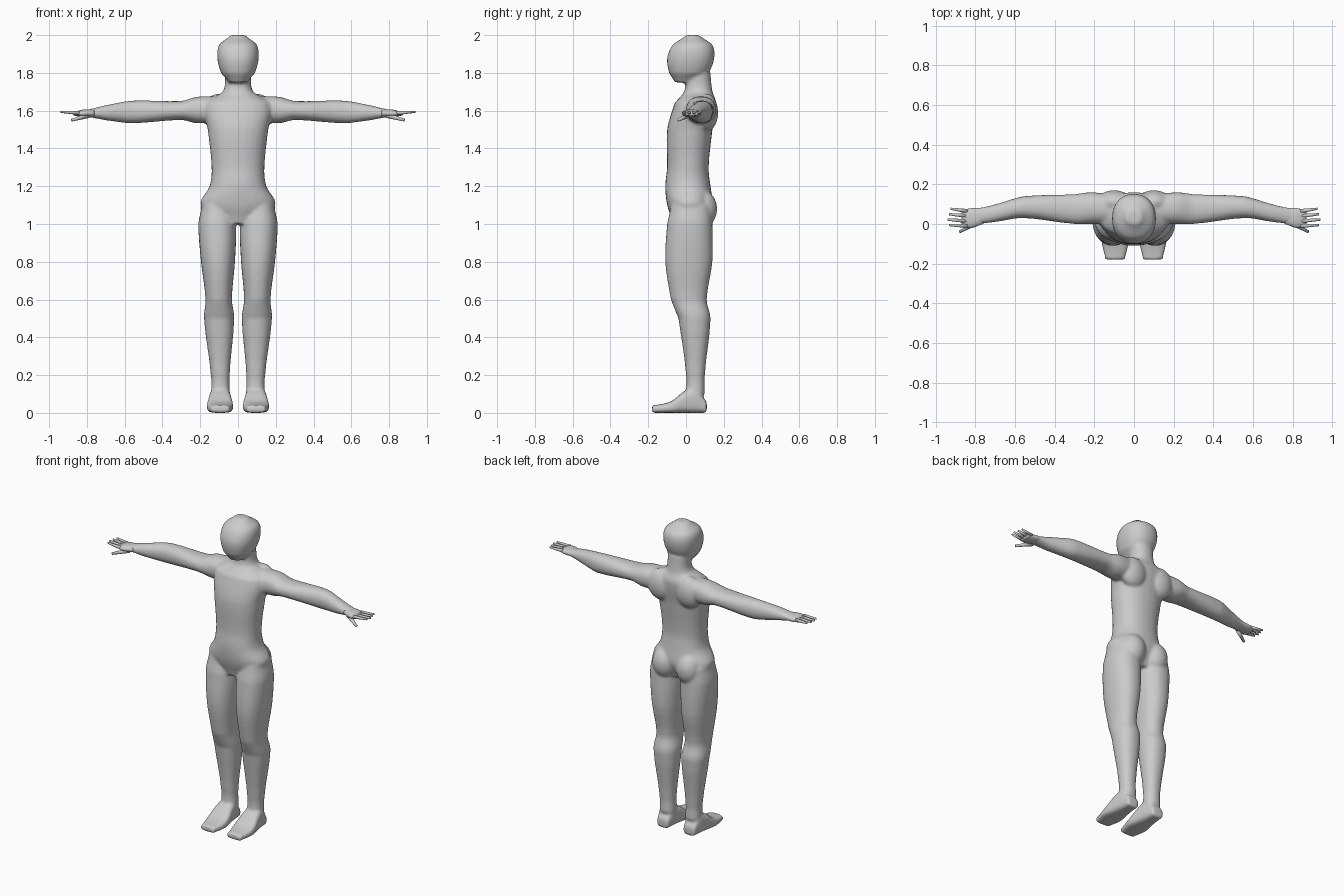
import bpy
import bmesh
import math
from mathutils import Matrix, Vector

default_cube = bpy.data.objects.get("Cube")
if default_cube:
    bpy.data.objects.remove(default_cube, do_unlink=True)

X_AXIS, Y_AXIS, Z_AXIS = range(3)
SEGMENTS = 28
STEPS = 4
SIDES = {"left": 1, "right": -1}

grey = (0.6, 0.6, 0.6, 1)
skin = bpy.data.materials.new("plain grey")
skin.use_nodes = True
skin.diffuse_color = grey
skin.node_tree.nodes["Principled BSDF"].inputs["Base Color"].default_value = grey


def refine(sections):
    """Insert smooth in-between sections."""
    rows = [Vector(section) for section in sections]
    padded = [rows[0]] + rows + [rows[-1]]
    result = []
    for before, start, end, after in zip(padded, rows, rows[1:], padded[3:]):
        slope_start, slope_end = (end - before) / 2, (after - start) / 2
        for step in range(STEPS):
            t = step / STEPS
            rest = 1 - t
            straight = start.lerp(end, t)
            bend = (slope_start - (end - start)) * rest - (slope_end - (end - start)) * t
            row = straight + bend * t * rest
            row[0] = straight[0]
            result.append(row)
    return result + [rows[-1]]


def rounded(value, power):
    return math.copysign(abs(value) ** power, value)


def loft(bm, axis, sections, centre_line, side=1, power=0.9):
    """Skin rounded rings; a section is (position, half width, low, high)."""
    rings = []
    for position, half, low, high in refine(sections):
        ring = []
        for index in range(SEGMENTS):
            angle = math.tau * index / SEGMENTS
            across = centre_line(position) + half * rounded(math.cos(angle), power)
            middle, reach = (low + high) / 2, (high - low) / 2
            along = middle + reach * rounded(math.sin(angle), power)
            point = [along, across] if axis == X_AXIS else [across, along]
            point.insert(axis, position)
            point[0] *= side
            ring.append(bm.verts.new(point))
        rings.append(ring)
    for lower, upper in zip(rings, rings[1:]):
        for index in range(SEGMENTS):
            previous = index - 1
            bm.faces.new((lower[previous], lower[index], upper[index], upper[previous]))
    bm.faces.new(rings[0])
    bm.faces.new(rings[-1])


def ellipsoid(bm, centre, radii):
    matrix = Matrix.Translation(centre) @ Matrix.Diagonal(radii).to_4x4()
    bmesh.ops.create_uvsphere(bm, u_segments=SEGMENTS, v_segments=SEGMENTS, radius=1, matrix=matrix)


def digit(bm, root, tip, thickness, side):
    """Tapered finger or thumb from root to tip."""
    mirror = Vector((side, 1, 1))
    root, tip = Vector(root) * mirror, Vector(tip) * mirror
    direction = tip - root
    turn = direction.to_track_quat("Z", "Y").to_matrix().to_4x4()
    matrix = Matrix.Translation((root + tip) / 2) @ turn
    bmesh.ops.create_cone(
        bm, cap_ends=True, segments=SEGMENTS // 2, depth=direction.length,
        radius1=thickness, radius2=thickness / 2, matrix=matrix)


def make_object(name, bm):
    bmesh.ops.recalc_face_normals(bm, faces=bm.faces)
    for face in bm.faces:
        face.smooth = True
    mesh = bpy.data.meshes.new(name)
    bm.to_mesh(mesh)
    bm.free()
    mesh.materials.append(skin)
    obj = bpy.data.objects.new(name, mesh)
    bpy.context.collection.objects.link(obj)
    return obj


# Centre lines that the half widths are measured from
def body_centre(height):
    return 0


def leg_centre(height):
    return 0.09 + 0.02 * height


def foot_centre(depth):
    return 0.095


def arm_centre(reach):
    return 1.61 - 0.03 * reach


# Profiles: position along the part, half width, low edge, high edge
torso = [
    (1, 0.1, -0.07, 0.1),
    (1.1, 0.2, -0.1, 0.14),
    (1.2, 0.15, -0.11, 0.13),
    (1.3, 0.14, -0.1, 0.12),
    (1.5, 0.16, -0.1, 0.14),
    (1.64, 0.18, -0.06, 0.16),
    (1.7, 0.08, -0.01, 0.14),
    (1.8, 0.07, 0, 0.13),
]
head = [
    (1.75, 0.05, -0.06, 0.05),
    (1.8, 0.09, -0.09, 0.12),
    (1.88, 0.11, -0.1, 0.15),
    (1.95, 0.1, -0.07, 0.14),
    (2, 0.04, 0, 0.07),
]
leg = [
    (0.1, 0.05, 0, 0.1),
    (0.2, 0.05, 0, 0.1),
    (0.5, 0.08, -0.04, 0.13),
    (0.6, 0.07, -0.08, 0.11),
    (0.8, 0.09, -0.11, 0.14),
    (1, 0.1, -0.1, 0.14),
    (1.1, 0.08, -0.08, 0.13),
]
foot = [
    (0.11, 0.04, 0, 0.06),
    (0.06, 0.05, 0, 0.13),
    (0, 0.06, 0, 0.12),
    (-0.08, 0.07, 0, 0.06),
    (-0.18, 0.05, 0, 0.04),
]
arm = [
    (0.1, 0.07, 0, 0.15),
    (0.22, 0.07, 0, 0.16),
    (0.3, 0.05, 0, 0.15),
    (0.56, 0.06, 0.03, 0.14),
    (0.7, 0.04, 0.01, 0.1),
    (0.8, 0.02, 0, 0.08),
]
palm = [
    (0.76, 0.02, 0, 0.08),
    (0.82, 0.02, -0.02, 0.08),
    (0.87, 0.01, -0.01, 0.07),
]

# Body: all volumes fused into one smooth skin
bm = bmesh.new()
loft(bm, Z_AXIS, torso, body_centre)
loft(bm, Z_AXIS, head, body_centre)
for side in SIDES.values():
    loft(bm, Z_AXIS, leg, leg_centre, side)
    loft(bm, Y_AXIS, foot, foot_centre, side, power=0.6)
    loft(bm, X_AXIS, arm, arm_centre, side)
    buttock = Vector((side * 0.085, 0.085, 1.08))
    ellipsoid(bm, buttock, (0.08, 0.08, 0.1))
    shoulder_blade = Vector((side * 0.1, 0.11, 1.59))
    ellipsoid(bm, shoulder_blade, (0.09, 0.06, 0.1))
body = make_object("body", bm)
fuse = body.modifiers.new("fuse", "REMESH")
fuse.mode = "VOXEL"
fuse.voxel_size = 0.008
fuse.use_smooth_shade = True
soften = body.modifiers.new("soften", "SMOOTH")
soften.iterations = 8

# Hands: a palm, four fanned fingers and a thumb
for side_name, side in SIDES.items():
    bm = bmesh.new()
    loft(bm, X_AXIS, palm, arm_centre, side)
    for finger in range(4):
        spread = 0.07 - 0.025 * finger
        length = 0.94 - 0.007 * abs(finger - 2)
        root = (0.84, spread - 0.005, 1.588)
        tip = (length, spread * 1.1, 1.594)
        digit(bm, root, tip, 0.011, side)
    digit(bm, (0.79, 0.01, 1.575), (0.88, -0.04, 1.55), 0.014, side)
    make_object(side_name + "_hand", bm)
